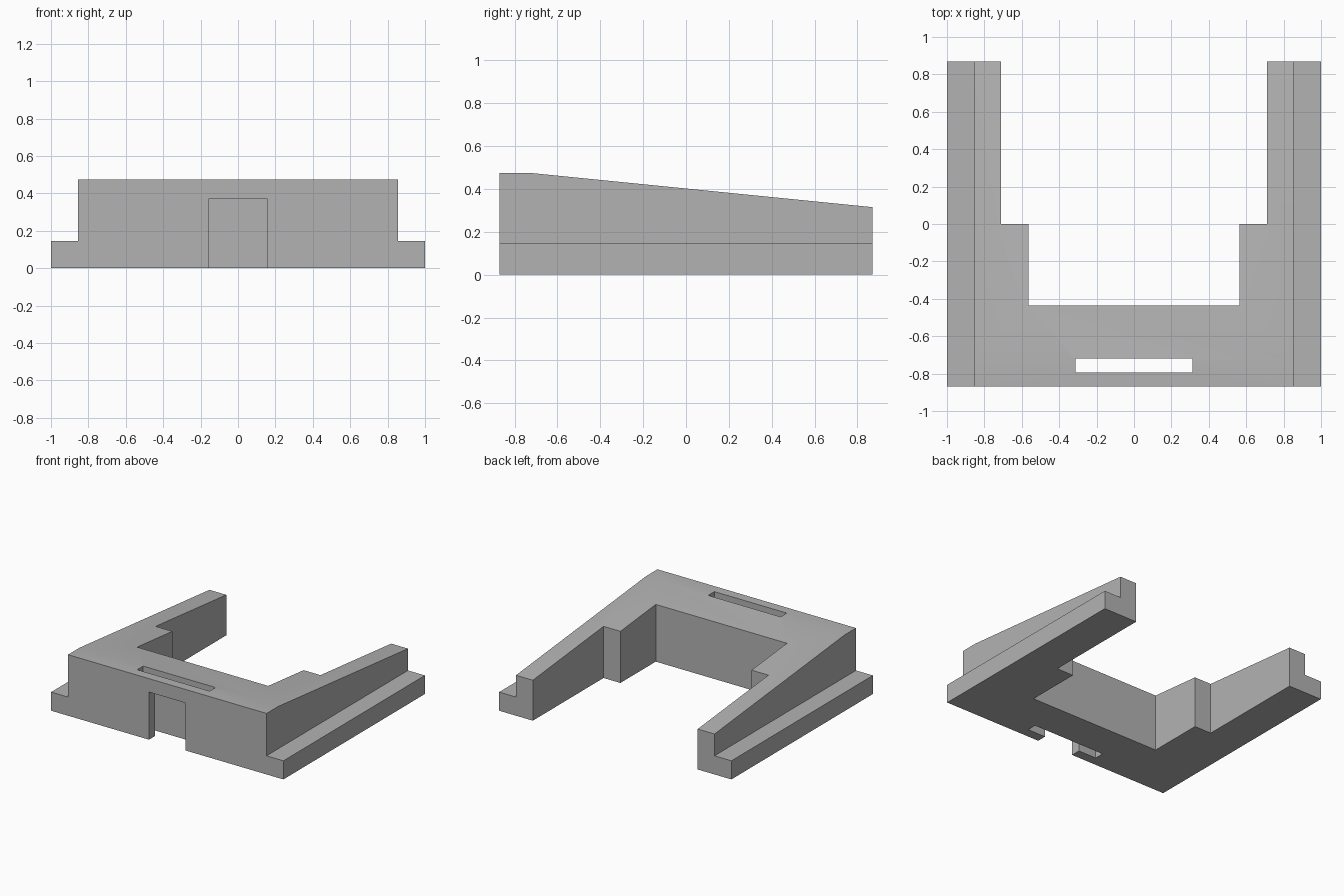
import bpy
import bmesh
from math import radians

default = bpy.data.objects.get("Cube")
if default:
    bpy.data.objects.remove(default, do_unlink=True)

# Single plain grey material
grey = bpy.data.materials.new("plain grey")
grey.use_nodes = True
COLOUR = (0.45, 0.45, 0.45, 1)
grey.diffuse_color = COLOUR
grey.node_tree.nodes["Principled BSDF"].inputs["Base Color"].default_value = COLOUR

HALF_X, HALF_Y = 1.0, 0.87
WALL_X = 0.855
LEDGE_Z = 0.145
TOP_Z, BACK_Z = 0.475, 0.315


def prism(name, profile, start, depth):
    """Extrude a closed (y, z) profile along x."""
    bm = bmesh.new()
    face = bm.faces.new([bm.verts.new((start, y, z)) for y, z in profile])
    moved = bmesh.ops.extrude_face_region(bm, geom=[face])["geom"]
    verts = [v for v in moved if isinstance(v, bmesh.types.BMVert)]
    bmesh.ops.translate(bm, verts=verts, vec=(depth, 0, 0))
    bmesh.ops.recalc_face_normals(bm, faces=bm.faces)
    mesh = bpy.data.meshes.new(name)
    bm.to_mesh(mesh)
    bm.free()
    mesh.materials.append(grey)
    obj = bpy.data.objects.new(name, mesh)
    bpy.context.collection.objects.link(obj)
    return obj


def box(name, half_x, y0, y1, z0, z1):
    """Box centred on x = 0."""
    return prism(name, [(y0, z0), (y1, z0), (y1, z1), (y0, z1)], -half_x, 2 * half_x)


def combine(target, tool, operation):
    mod = target.modifiers.new(tool.name, 'BOOLEAN')
    mod.operation = operation
    mod.solver = 'EXACT'
    mod.object = tool
    bpy.context.view_layer.objects.active = target
    bpy.ops.object.modifier_apply(modifier=mod.name)
    bpy.data.objects.remove(tool, do_unlink=True)


# Sloping body with the low ledge running along both sides
side = [(-HALF_Y, 0), (HALF_Y, 0), (HALF_Y, BACK_Z), (-0.73, TOP_Z), (-HALF_Y, TOP_Z)]
body = prism("u_shaped_base", side, -WALL_X, 2 * WALL_X)
combine(body, box("side_ledges", HALF_X, -HALF_Y, HALF_Y, 0, LEDGE_Z), 'UNION')

# Stepped rear bay, top slot and front doorway
cuts = [
    ("rear_bay", 0.565, -0.435, 1, -0.1, 1),
    ("rear_bay_widening", 0.71, 0, 1, -0.1, 1),
    ("top_slot", 0.312, -0.795, -0.72, -0.1, 1),
    ("front_doorway", 0.157, -1, -0.76, -0.1, 0.37),
]
for cut in cuts:
    combine(body, box(*cut), 'DIFFERENCE')

# Soft crease on the slope, sharp edges elsewhere
bpy.ops.object.select_all(action='DESELECT')
body.select_set(True)
bpy.context.view_layer.objects.active = body
bpy.ops.object.shade_smooth_by_angle(angle=radians(30))
